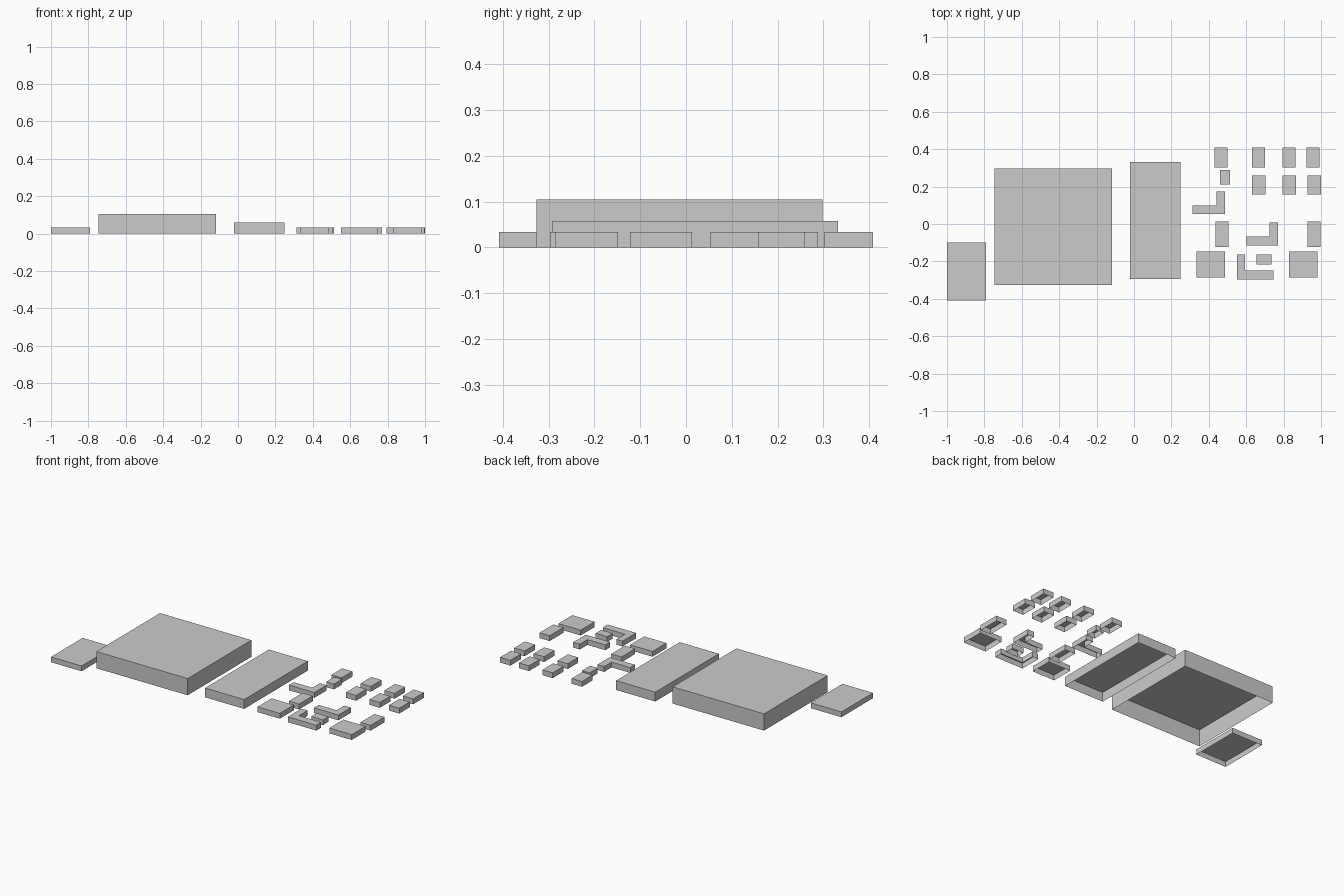
import bpy, bmesh

if "Cube" in bpy.data.objects:
    bpy.data.objects.remove(bpy.data.objects["Cube"])


def block(name, outline, height):
    """Open-bottomed block: side walls plus flat roof over a counter-clockwise outline."""
    bm = bmesh.new()
    low = [bm.verts.new((x, y, 0)) for x, y in outline]
    top = [bm.verts.new((x, y, height)) for x, y in outline]
    n = len(outline)
    for i in range(n):
        j = (i + 1) % n
        bm.faces.new((low[i], low[j], top[j], top[i]))
    bm.faces.new(top)
    mesh = bpy.data.meshes.new(name)
    bm.to_mesh(mesh)
    bm.free()
    obj = bpy.data.objects.new(name, mesh)
    bpy.context.collection.objects.link(obj)
    return obj


def rect(x0, x1, y0, y1):
    return [(x0, y0), (x1, y0), (x1, y1), (x0, y1)]


LOW = 0.033

# Large buildings
block("main_hall", rect(-0.745, -0.117, -0.327, 0.298), 0.104)
block("long_hall", rect(-0.021, 0.248, -0.293, 0.332), 0.058)
block("west_annex", rect(-1.0, -0.79, -0.408, -0.098), LOW)

# Two rows of small huts
for x in (0.43, 0.631, 0.794, 0.922):
    block("back_row_hut", rect(x, x + 0.07, 0.303, 0.408), LOW)
for x in (0.631, 0.794, 0.928):
    block("second_row_hut", rect(x, x + 0.071, 0.157, 0.26), LOW)

# Sheds and mid-sized houses
block("small_shed", rect(0.46, 0.513, 0.21, 0.288), LOW)
block("courtyard_shed", rect(0.656, 0.735, -0.217, -0.163), LOW)
for x in (0.435, 0.928):
    block("narrow_house", rect(x, x + 0.07, -0.122, 0.013), LOW)
for x in (0.334, 0.828):
    block("wide_house", rect(x, x + 0.153, -0.285, -0.148), LOW)

# L-shaped houses with the wing on the right
for x0, x1, x2, y0, y1, y2 in ((0.313, 0.441, 0.487, 0.054, 0.1, 0.174),
                               (0.602, 0.725, 0.77, -0.114, -0.067, 0.008)):
    block("right_wing_house",
          [(x0, y0), (x2, y0), (x2, y2), (x1, y2), (x1, y1), (x0, y1)], LOW)

# L-shaped house with the wing on the left
block("left_wing_house", [(0.551, -0.297), (0.746, -0.297), (0.746, -0.248),
                          (0.593, -0.248), (0.593, -0.163), (0.551, -0.163)], LOW)
